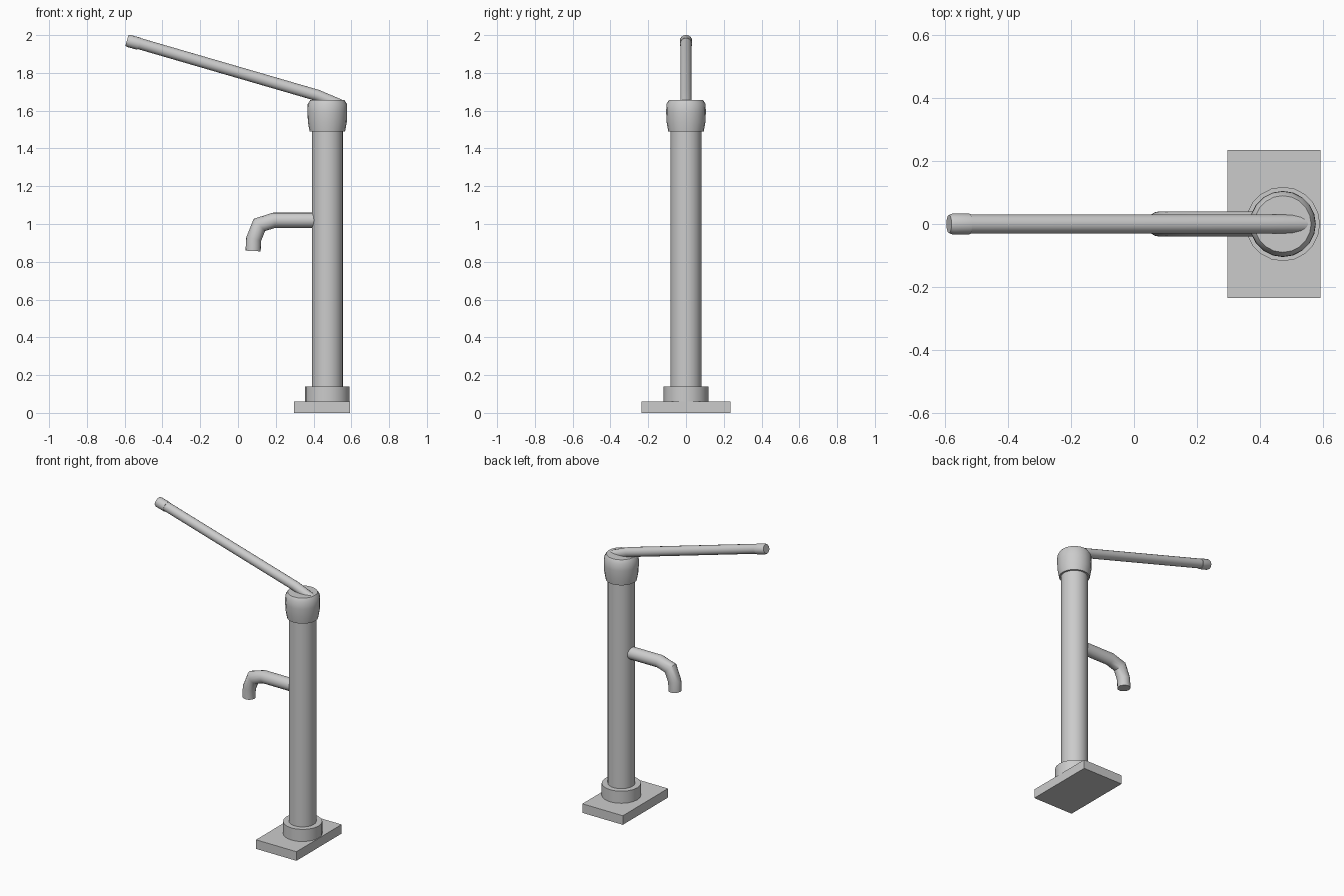
import bpy
import bmesh
import math
from mathutils import Vector

cube = bpy.data.objects.get("Cube")
if cube:
    bpy.data.objects.remove(cube, do_unlink=True)

# Single grey metal
metal = bpy.data.materials.new("grey metal")
metal.use_nodes = True
grey = (0.6, 0.6, 0.6, 1)
metal.diffuse_color = grey
metal.node_tree.nodes["Principled BSDF"].inputs["Base Color"].default_value = grey


def finish(name, bm, smooth=True):
    bmesh.ops.recalc_face_normals(bm, faces=bm.faces)
    mesh = bpy.data.meshes.new(name)
    bm.to_mesh(mesh)
    bm.free()
    mesh.materials.append(metal)
    obj = bpy.data.objects.new(name, mesh)
    bpy.context.collection.objects.link(obj)
    if smooth:
        bpy.ops.object.select_all(action='DESELECT')
        obj.select_set(True)
        bpy.context.view_layer.objects.active = obj
        bpy.ops.object.shade_smooth_by_angle(angle=math.radians(35))
    return obj


def sweep(name, path, sides):
    """Round capped tube through (x, z, radius) points, mitred at the bends."""
    bm = bmesh.new()
    pts = [Vector((x, 0, z)) for x, z, r in path]
    dirs = [(b - a).normalized() for a, b in zip(pts, pts[1:])]
    rings = []
    for i, p in enumerate(pts):
        before, after = dirs[max(i - 1, 0)], dirs[min(i, len(dirs) - 1)]
        tangent = (before + after).normalized()
        across = tangent.cross(Vector((0, 1, 0))) / tangent.dot(after)
        ring = []
        for k in range(sides):
            a = math.tau * k / sides
            offset = across * math.cos(a) + Vector((0, math.sin(a), 0))
            ring.append(bm.verts.new(p + offset * path[i][2]))
        rings.append(ring)
    for low, high in zip(rings, rings[1:]):
        for k in range(sides):
            n = (k + 1) % sides
            bm.faces.new((low[k], low[n], high[n], high[k]))
    bm.faces.new(rings[0])
    bm.faces.new(rings[-1])
    return finish(name, bm)


# Rectangular foot plate
bm = bmesh.new()
bmesh.ops.create_cube(bm, size=1)
bmesh.ops.scale(bm, vec=(0.296, 0.472, 0.06), verts=bm.verts)
bmesh.ops.translate(bm, vec=(0.445, 0, 0.03), verts=bm.verts)
finish("base_plate", bm, smooth=False)

# Upright column with its collar and head
cx = 0.473
sweep("base_collar", [(cx, 0.06, 0.118), (cx, 0.14, 0.118)], 20)
sweep("column", [(cx, 0.1, 0.082), (cx, 1.52, 0.082)], 24)
sweep("head_cap", [(cx, 1.49, 0.094), (cx, 1.54, 0.103), (cx, 1.59, 0.105),
                   (cx, 1.635, 0.104), (cx, 1.657, 0.09)], 20)

# Spout curving down
sweep("spout", [(0.43, 1.02, 0.04), (0.192, 1.02, 0.04), (0.113, 0.995, 0.04),
                (0.083, 0.92, 0.04), (0.08, 0.857, 0.04)], 16)

# Lever handle, bent down into the head, with a grip on the end
sweep("lever", [(-0.55, 1.963, 0.03), (0.42, 1.681, 0.03), (0.55, 1.626, 0.03)], 16)
sweep("lever_grip", [(-0.588, 1.972, 0.029), (-0.578, 1.969, 0.033),
                     (-0.523, 1.954, 0.033)], 16)
